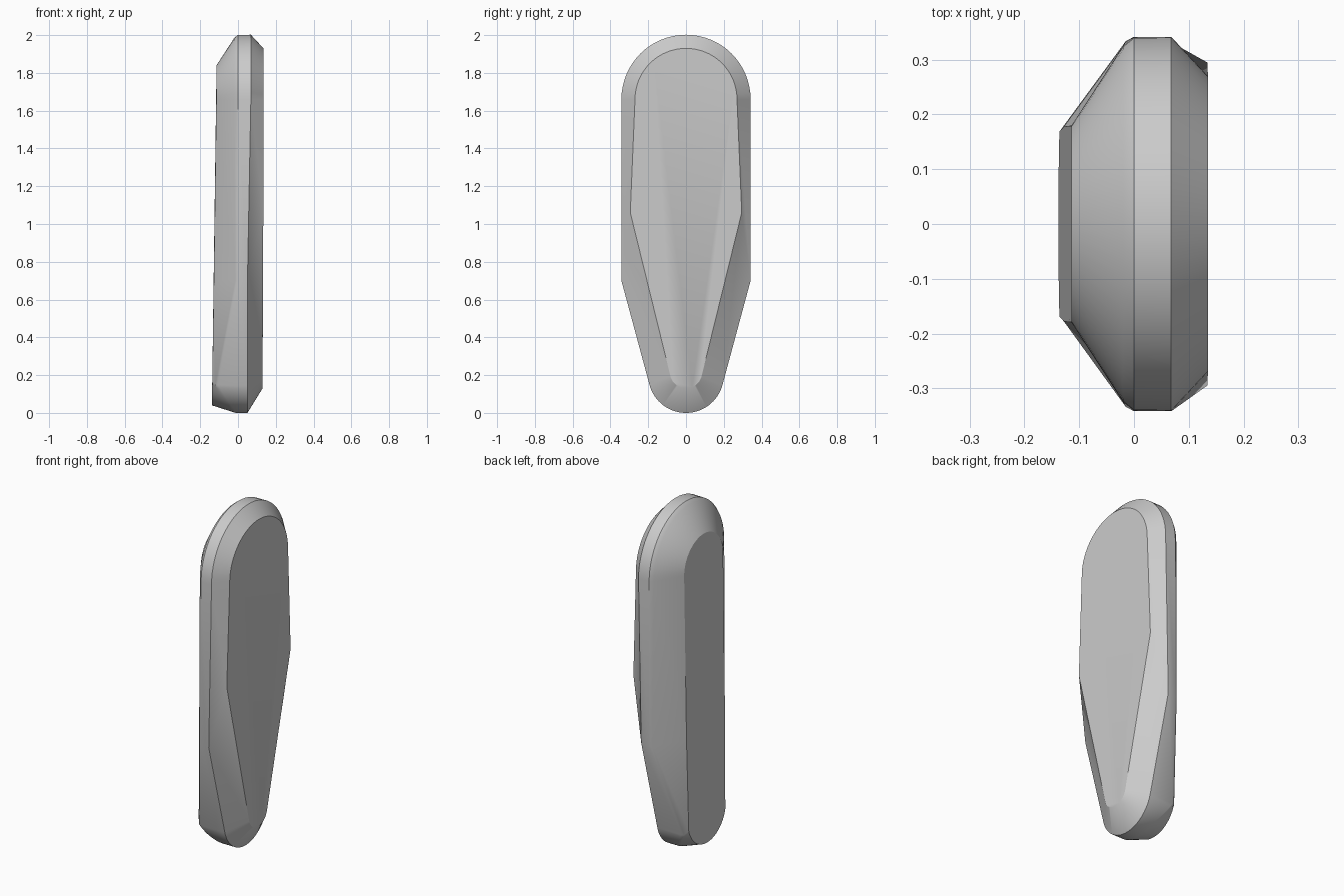
import bpy, bmesh
from math import sin, cos, pi, radians

if "Cube" in bpy.data.objects:
    bpy.data.objects.remove(bpy.data.objects["Cube"])

grey = bpy.data.materials.new("plain grey")
grey.use_nodes = True
colour = (0.6, 0.6, 0.6, 1)
grey.diffuse_color = colour
grey.node_tree.nodes["Principled BSDF"].inputs["Base Color"].default_value = colour

TOP_Z = 1.66      # centre of the rounded top
TAPER = radians(15)
STEPS = 16


def outline(top_r, mid, low_r, low_z, xs):
    """Rounded top, shoulder corner, tapered to a rounded tip; xs = depth at top, corner, tip start, tip."""
    x_top, x_mid, x_low, x_tip = xs
    half = []
    for i in range(STEPS + 1):
        a = pi / 2 * (1 - i / STEPS)
        half.append((x_top, top_r * cos(a), TOP_Z + top_r * sin(a)))
    half.append((x_mid, *mid))
    for i in range(STEPS + 1):
        t = i / STEPS
        a = TAPER + (pi / 2 - TAPER) * t
        x = x_low + (x_tip - x_low) * sin(t * pi / 2)
        half.append((x, low_r * cos(a), low_z - low_r * sin(a)))
    # mirror the half outline, leaving out the two shared end points
    return half + [(x, -y, z) for x, y, z in reversed(half[1:-1])]


rings = [
    outline(0.27, (0.295, 1.06), 0.085, 0.215, (0.135, 0.134, 0.13, 0.13)),        # left face
    outline(0.342, (0.342, 0.70), 0.20, 0.20, (0.068, 0.05, 0.05, 0.05)),          # rim
    outline(0.341, (0.342, 0.70), 0.20, 0.20, (0.0, 0.0, -0.105, -0.01)),          # soft edge
    outline(0.325, (0.334, 0.70), 0.194, 0.198, (-0.02, -0.015, -0.12, -0.025)),
    outline(0.18, (0.178, 0.70), 0.175, 0.215, (-0.114, -0.128, -0.136, -0.138)),  # right face
]

# Loft the outlines into one closed body
bm = bmesh.new()
loops = [[bm.verts.new(p) for p in ring] for ring in rings]
for a, b in zip(loops, loops[1:]):
    n = len(a)
    for i in range(n):
        j = (i + 1) % n
        bm.faces.new((a[i], a[j], b[j], b[i]))
bm.faces.new(loops[0])
bm.faces.new(loops[-1])
bmesh.ops.recalc_face_normals(bm, faces=bm.faces)
mesh = bpy.data.meshes.new("bevelled_body")
bm.to_mesh(mesh)
bm.free()
mesh.materials.append(grey)

body = bpy.data.objects.new("bevelled_body", mesh)
bpy.context.collection.objects.link(body)
bpy.ops.object.select_all(action='DESELECT')
body.select_set(True)
bpy.context.view_layer.objects.active = body
bpy.ops.object.shade_smooth_by_angle(angle=radians(32))
